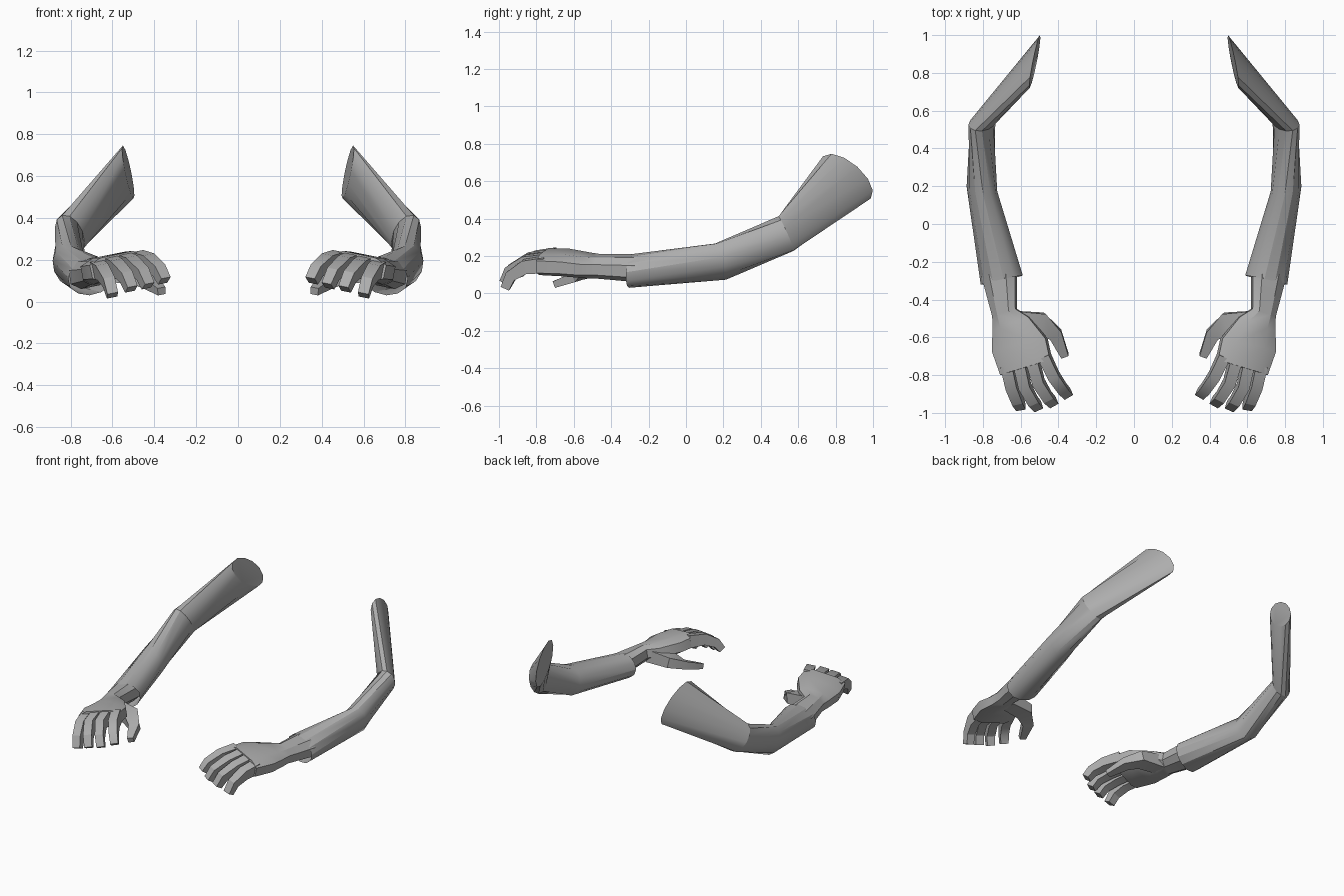
import bpy, bmesh, math
from mathutils import Vector as V

if "Cube" in bpy.data.objects:
    bpy.data.objects.remove(bpy.data.objects["Cube"])

grey = bpy.data.materials.new("grey")
grey.diffuse_color = (0.42, 0.42, 0.42, 1)
grey.use_nodes = True
grey.node_tree.nodes["Principled BSDF"].inputs["Base Color"].default_value = grey.diffuse_color


def ring(c, a, b, n, boxy=1.0):
    """Oval section around c with half axes a and b; boxy < 1 squares it off."""
    c, a, b = V(c), V(a), V(b)
    pts = []
    for i in range(n):
        t = 2 * math.pi * (i + 0.5) / n
        u, v = math.cos(t), math.sin(t)
        pts.append(c + a * math.copysign(abs(u) ** boxy, u)
                   + b * math.copysign(abs(v) ** boxy, v))
    return pts


def loft(name, rings, cap_start=True, cap_end=True, angle=30):
    """Skin the sections, then mirror the part to the other arm."""
    bm = bmesh.new()
    loops = [[bm.verts.new(p) for p in r] for r in rings]
    n = len(loops[0])
    for p, q in zip(loops, loops[1:]):
        for i in range(n):
            j = (i + 1) % n
            bm.faces.new((p[i], p[j], q[j], q[i]))
    if cap_start:
        bm.faces.new(loops[0])
    if cap_end:
        bm.faces.new(loops[-1])
    bmesh.ops.recalc_face_normals(bm, faces=bm.faces)
    mesh = bpy.data.meshes.new(name)
    bm.to_mesh(mesh)
    bm.free()
    mesh.materials.append(grey)
    ob = bpy.data.objects.new(name, mesh)
    bpy.context.collection.objects.link(ob)
    bpy.ops.object.select_all(action='DESELECT')
    ob.select_set(True)
    bpy.context.view_layer.objects.active = ob
    bpy.ops.object.shade_smooth_by_angle(angle=math.radians(angle))
    ob.modifiers.new("other_arm", 'MIRROR').use_mirror_merge = False
    return ob


def digit(name, path, widths, thicks, up):
    """Square-section finger following a path of joint centres."""
    path = [V(p) for p in path]
    rings = []
    for i, p in enumerate(path):
        d = (path[min(i + 1, len(path) - 1)] - path[max(i - 1, 0)]).normalized()
        side = d.cross(V(up)).normalized()
        top = side.cross(d)
        w, h = side * widths[i], top * thicks[i]
        rings.append([p + w + h, p - w + h, p - w - h, p + w - h])
    loft(name, rings)


# Sleeve: shoulder cut, elbow, forearm, cuff
N = 12
loft("sleeve", [
    ring((0.525, 0.86, 0.62), (-0.022, 0.13, -0.04), (0.02, -0.05, 0.12), N),
    ring((0.805, 0.535, 0.32), (0.05, 0.025, -0.04), (0.05, -0.035, 0.085), N),
    ring((0.805, 0.185, 0.17), (0.08, 0.02, 0.0), (0.015, -0.025, 0.1), N),
    ring((0.70, -0.297, 0.12), (0.11, -0.025, -0.03), (0.02, 0.0, 0.085), N),
], cap_end=False)

# Palm: wrist inside the cuff, heel, thumb web, knuckles
loft("palm", [
    ring((0.715, -0.25, 0.135), (0.095, -0.025, -0.02), (0.01, 0, 0.07), 8, 0.8),
    ring((0.685, -0.47, 0.145), (0.065, -0.022, -0.02), (0.01, 0, 0.06), 8, 0.8),
    ring((0.65, -0.53, 0.15), (0.10, -0.04, -0.025), (0.01, 0, 0.06), 8, 0.75),
    ring((0.605, -0.64, 0.165), (0.15, -0.035, -0.03), (0.012, 0, 0.062), 8, 0.7),
    ring((0.57, -0.76, 0.17), (0.138, -0.042, -0.03), (0.012, 0, 0.058), 8, 0.6),
])

# Fingers, outer to inner
fingers = {
    "little_finger": [(0.67, -0.75, 0.155), (0.647, -0.86, 0.143),
                      (0.618, -0.935, 0.095), (0.60, -0.965, 0.03)],
    "ring_finger": [(0.605, -0.73, 0.175), (0.578, -0.86, 0.165),
                    (0.535, -0.938, 0.12), (0.51, -0.967, 0.06)],
    "middle_finger": [(0.54, -0.71, 0.19), (0.505, -0.84, 0.18),
                      (0.457, -0.918, 0.135), (0.43, -0.945, 0.075)],
    "index_finger": [(0.475, -0.70, 0.20), (0.425, -0.805, 0.19),
                     (0.378, -0.873, 0.15), (0.352, -0.90, 0.10)],
}
for name, path in fingers.items():
    digit(name, path, (0.031, 0.03, 0.028, 0.026),
          (0.042, 0.037, 0.03, 0.024), (0.2, 0, 1))

# Thumb
digit("thumb", [(0.64, -0.51, 0.14), (0.49, -0.525, 0.125),
                (0.415, -0.585, 0.09), (0.365, -0.70, 0.05)],
      (0.05, 0.055, 0.036, 0.02), (0.045, 0.036, 0.026, 0.018), (0.2, 0, 1))
